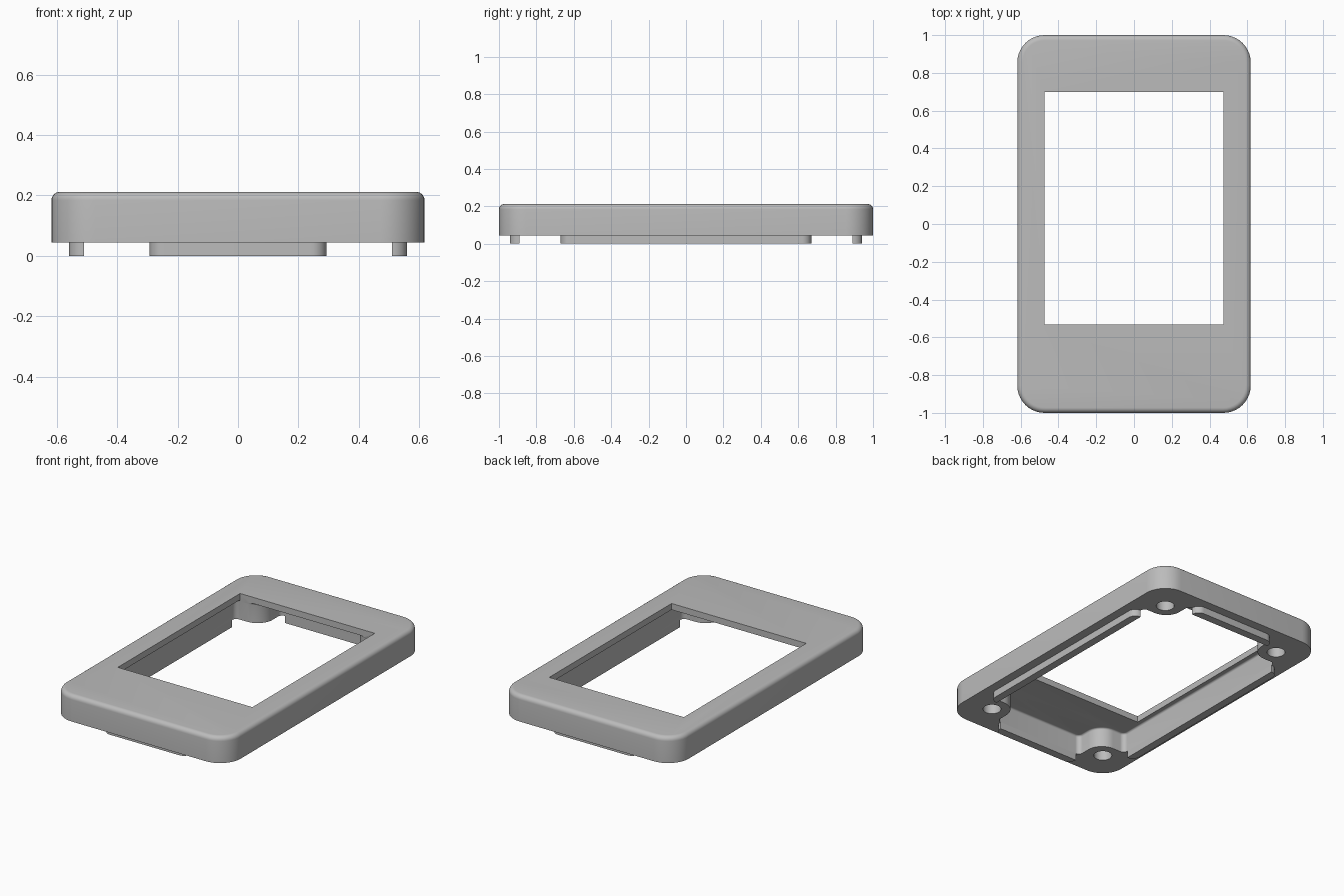
import bpy, bmesh, math
from mathutils import Vector

if "Cube" in bpy.data.objects:
    bpy.data.objects.remove(bpy.data.objects["Cube"])

grey = bpy.data.materials.new("plain grey")
grey.use_nodes = True
colour = (0.5, 0.5, 0.5, 1)
grey.diffuse_color = colour
grey.node_tree.nodes["Principled BSDF"].inputs["Base Color"].default_value = colour

RIM, TOP, PLATE = 0.045, 0.212, 0.172


def rounded(corners, steps=10):
    """Outline from (x, y, radius) corners, each turned into an arc."""
    out = []
    for i, (x, y, r) in enumerate(corners):
        c = Vector((x, y))
        if r == 0:
            out.append(c)
            continue
        a = (Vector(corners[i - 1][:2]) - c).normalized()
        b = (Vector(corners[(i + 1) % len(corners)][:2]) - c).normalized()
        # right-angled corners: arc around the inset centre
        for k in range(steps + 1):
            t = k / steps * math.pi / 2
            out.append(c + r * (a + b) - r * (b * math.cos(t) + a * math.sin(t)))
    return out


def prism(name, outline, z0, z1, top_round=0):
    bm = bmesh.new()
    base = bm.faces.new([bm.verts.new((p.x, p.y, z0)) for p in outline])
    geom = bmesh.ops.extrude_face_region(bm, geom=[base], use_keep_orig=True)["geom"]
    up = [g for g in geom if isinstance(g, bmesh.types.BMVert)]
    bmesh.ops.translate(bm, verts=up, vec=(0, 0, z1 - z0))
    bmesh.ops.recalc_face_normals(bm, faces=bm.faces)
    if top_round:
        edges = [e for e in bm.edges if all(v.co.z > z1 - 1e-5 for v in e.verts)]
        bmesh.ops.bevel(bm, geom=edges, offset=top_round, segments=6,
                        profile=0.5, affect='EDGES')
    mesh = bpy.data.meshes.new(name)
    bm.to_mesh(mesh)
    bm.free()
    mesh.materials.append(grey)
    ob = bpy.data.objects.new(name, mesh)
    bpy.context.collection.objects.link(ob)
    return ob


def rect(x0, x1, y0, y1, r=0):
    return rounded([(x0, y0, r), (x1, y0, r), (x1, y1, r), (x0, y1, r)])


def select(ob):
    bpy.ops.object.select_all(action='DESELECT')
    ob.select_set(True)
    bpy.context.view_layer.objects.active = ob


def cut(ob, cutter):
    mod = ob.modifiers.new("cut", 'BOOLEAN')
    mod.operation, mod.solver, mod.object = 'DIFFERENCE', 'EXACT', cutter
    select(ob)
    bpy.ops.object.modifier_apply(modifier=mod.name)
    bpy.data.objects.remove(cutter)


# Outer shell with rounded corners and a soft top edge
frame = prism("bezel_frame", rect(-0.618, 0.618, -1, 1, 0.145), RIM, TOP, 0.028)

# Hollow underside, leaving a rounded screw boss in each corner
quarter = [(0.51, 0.70, 0.03), (0.32, 0.70, 0.105), (0.32, 0.89, 0.03)]
cavity = []
for sx, sy in ((1, 1), (-1, 1), (-1, -1), (1, -1)):
    part = [(sx * x, sy * y, r) for x, y, r in quarter]
    cavity += part if sx * sy > 0 else part[::-1]
cut(frame, prism("cavity_cutter", rounded(cavity), RIM - 0.1, PLATE, 0.012))

# Screen opening
cut(frame, prism("window_cutter", rect(-0.475, 0.475, -0.533, 0.70), RIM, TOP + 0.1))

# Blind screw holes in the bosses
for sx in (-1, 1):
    for sy in (-1, 1):
        ring = [Vector((sx * 0.432 + 0.054 * math.cos(k * math.pi / 16),
                        sy * 0.805 + 0.054 * math.sin(k * math.pi / 16)))
                for k in range(32)]
        cut(frame, prism("hole_cutter", ring, RIM - 0.1, 0.15))

# Locating lips below the rim, rounded on their outer corners
lips = []
for s, side, end in ((1, "left", "back"), (-1, "right", "front")):
    lips.append(prism(side + "_lip", rounded(
        [(s * 0.51, -0.67, 0), (s * 0.56, -0.67, 0.049),
         (s * 0.56, 0.67, 0.049), (s * 0.51, 0.67, 0)]), 0, RIM))
    lips.append(prism(end + "_lip", rounded(
        [(-0.293, s * 0.89, 0), (-0.293, s * 0.942, 0.049),
         (0.293, s * 0.942, 0.049), (0.293, s * 0.89, 0)]), 0, RIM))

for ob in [frame] + lips:
    select(ob)
    bpy.ops.object.shade_smooth_by_angle(angle=math.radians(30))
